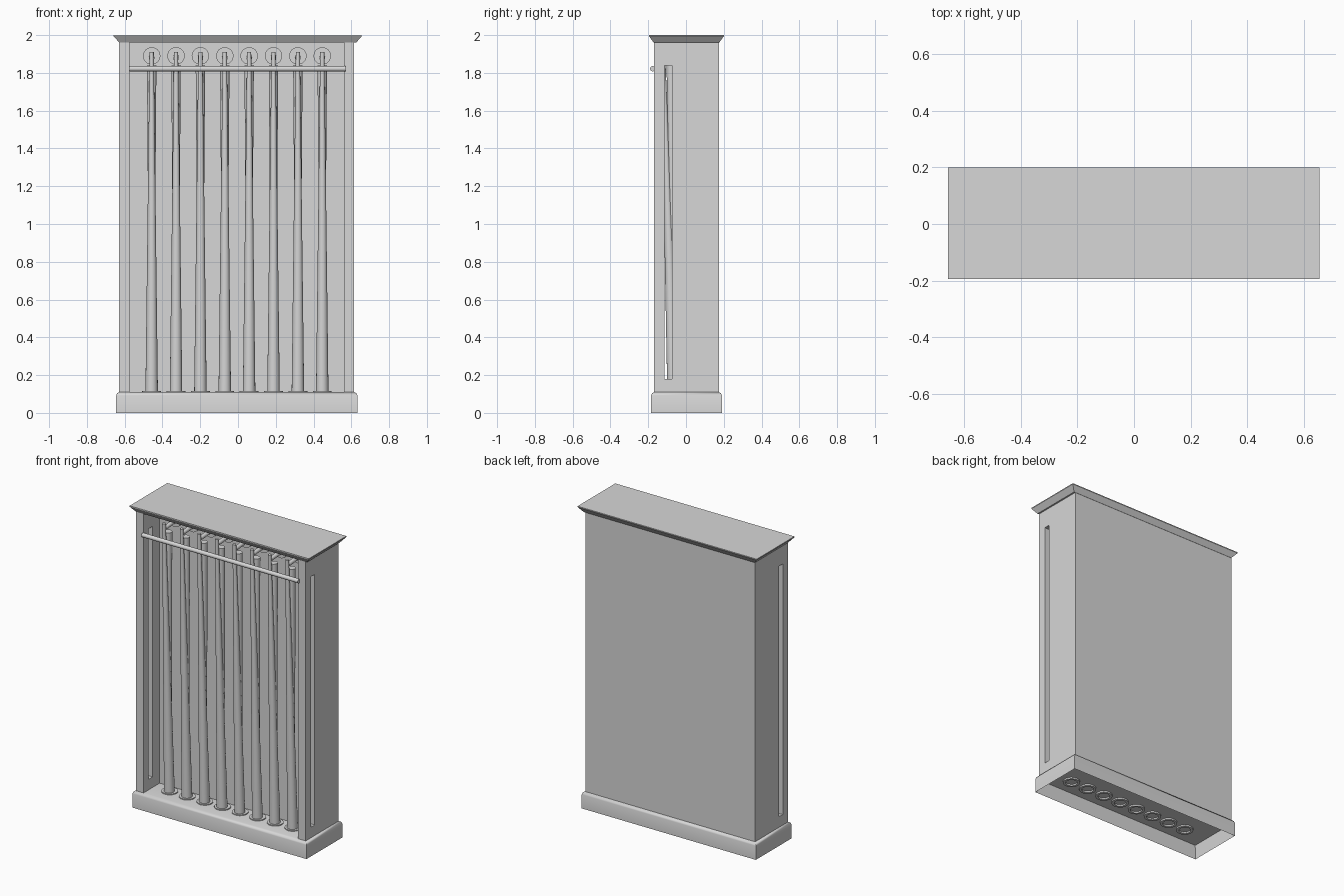
import bpy, bmesh, math
from mathutils import Vector

cube = bpy.data.objects.get("Cube")
if cube:
    bpy.data.objects.remove(cube, do_unlink=True)

grey = bpy.data.materials.new("light_grey")
grey.use_nodes = True
GREY = (0.68, 0.68, 0.68, 1)
grey.diffuse_color = GREY
grey.node_tree.nodes["Principled BSDF"].inputs["Base Color"].default_value = GREY

CX = -0.007          # centre line of the cabinet
HALF = 0.622         # half width of the cabinet
POST = 0.055         # width of posts and sides
WALL_Y = 0.0         # front of the back panel
FLOOR = 0.11         # top of the plinth
UNDER = 0.09         # ceiling of the hollow plinth
HEAD = 1.965         # underside of the cornice


def finish(name, bm, smooth=False):
    bmesh.ops.recalc_face_normals(bm, faces=bm.faces)
    mesh = bpy.data.meshes.new(name)
    bm.to_mesh(mesh)
    bm.free()
    mesh.materials.append(grey)
    obj = bpy.data.objects.new(name, mesh)
    bpy.context.collection.objects.link(obj)
    if smooth:
        bpy.ops.object.select_all(action='DESELECT')
        obj.select_set(True)
        bpy.context.view_layer.objects.active = obj
        bpy.ops.object.shade_smooth_by_angle(angle=math.radians(50))
    return obj


def box_mesh(lo, hi):
    bm = bmesh.new()
    bmesh.ops.create_cube(bm, size=1)
    for v in bm.verts:
        v.co = Vector([(a + b) / 2 + c * (b - a) for a, b, c in zip(lo, hi, v.co)])
    return bm


def box(name, lo, hi):
    return finish(name, box_mesh(lo, hi))


def rod(name, start, end, r1, r2, sides=16):
    start, end = Vector(start), Vector(end)
    axis = end - start
    bm = bmesh.new()
    bmesh.ops.create_cone(bm, cap_ends=True, segments=sides, radius1=r1,
                          radius2=r2, depth=axis.length)
    turn = axis.to_track_quat('Z', 'Y').to_matrix().to_4x4()
    turn.translation = (start + end) / 2
    bm.transform(turn)
    return finish(name, bm, True)


def ring(name, centre, inner, outer, height, sides=24):
    # Flat collar spun from a rectangular section
    bm = bmesh.new()
    x, y, z = centre
    section = [(inner, z), (outer, z), (outer, z + height), (inner, z + height)]
    verts = [bm.verts.new((x + r, y, h)) for r, h in section]
    edges = [bm.edges.new((verts[i], verts[(i + 1) % 4])) for i in range(4)]
    bmesh.ops.spin(bm, geom=verts + edges, cent=centre, axis=(0, 0, 1),
                   angle=math.tau, steps=sides)
    bmesh.ops.remove_doubles(bm, verts=bm.verts, dist=0.0001)
    return finish(name, bm, True)


# Plinth: softened top edge, hollow underside
bm = box_mesh((-0.645, -0.185, 0), (0.632, 0.19, FLOOR))
top_edges = [e for e in bm.edges if all(v.co.z > 0.1 for v in e.verts)]
bmesh.ops.bevel(bm, geom=top_edges, offset=0.018, segments=2, profile=0.5, affect='EDGES')
bm.normal_update()
under = [f for f in bm.faces if f.normal.z < -0.9]
bmesh.ops.inset_region(bm, faces=under, thickness=0.015)
bmesh.ops.translate(bm, verts=under[0].verts, vec=(0, 0, UNDER))
finish("plinth", bm, True)

# Cornice: flares outward to a thin top edge
bm = box_mesh((-0.658, -0.195, HEAD - 0.005), (0.655, 0.2, 1.994))
for v in bm.verts:
    if v.co.z < 1.97:
        v.co.x *= 0.955
        v.co.y *= 0.88
finish("cornice_flare", bm)
box("cornice_top", (-0.658, -0.195, 1.994), (0.655, 0.2, 2.0))

# Cabinet shell: U-shaped plan, sides reaching forward past the back panel
BACK = 0.175
half_plan = [(HALF - POST, WALL_Y), (HALF - POST, -0.075), (HALF, -0.075), (HALF, BACK)]
plan = half_plan + [(-x, y) for x, y in reversed(half_plan)]
bm = bmesh.new()
face = bm.faces.new([bm.verts.new((CX + x, y, FLOOR)) for x, y in plan])
grown = bmesh.ops.extrude_face_region(bm, geom=[face])["geom"]
bmesh.ops.translate(bm, vec=(0, 0, HEAD - FLOOR),
                    verts=[g for g in grown if isinstance(g, bmesh.types.BMVert)])
finish("cabinet_shell", bm)

# Front posts, joined to the sides above and below an open slot
for side, s in (("left", 1), ("right", -1)):
    a, b = sorted((CX + s * HALF, CX + s * (HALF - POST)))
    box(side + "_post", (a, -0.17, FLOOR), (b, -0.115, HEAD))
    box(side + "_lower_joint", (a, -0.115, FLOOR), (b, -0.075, 0.18))
    box(side + "_upper_joint", (a, -0.115, 1.84), (b, -0.075, HEAD))

# Retaining rail across the front
rod("front_rail", (-0.575, -0.176, 1.822), (0.57, -0.176, 1.822), 0.014, 0.014)

# Eight pairs of tapered sticks with floor collars and wall rests
for i in range(8):
    x = -0.457 + 0.129 * i
    n = str(i + 1)
    rod("stick_" + n, (x, -0.066, FLOOR - 0.005), (x, -0.122, 1.91), 0.033, 0.011)
    rod("back_stick_" + n, (x, -0.062, FLOOR), (x, -0.078, 1.84), 0.012, 0.025)
    ring("floor_collar_" + n, (x, -0.062, FLOOR), 0.03, 0.05, 0.006)
    ring("under_collar_" + n, (x, -0.062, UNDER - 0.01), 0.036, 0.052, 0.012)
    rod("rest_disc_" + n, (x, WALL_Y + 0.005, 1.89), (x, WALL_Y - 0.012, 1.89), 0.046, 0.046, 24)
    rod("rest_peg_" + n, (x, WALL_Y, 1.885), (x, -0.115, 1.875), 0.014, 0.014, 12)
